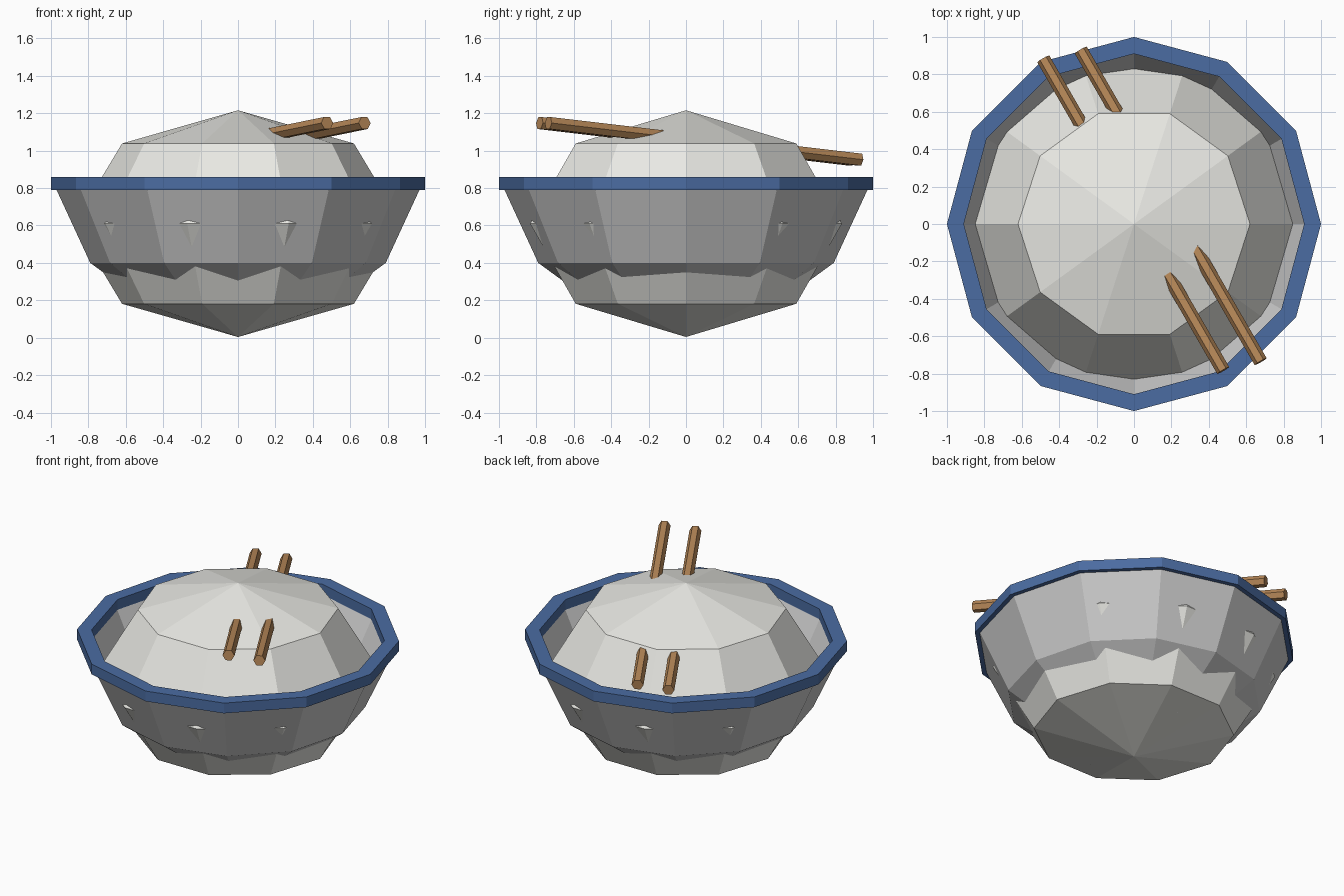
import bpy, bmesh, math
from mathutils import Vector

if "Cube" in bpy.data.objects:
    bpy.data.objects.remove(bpy.data.objects["Cube"])


def material(name, color):
    m = bpy.data.materials.new(name)
    m.diffuse_color = (*color, 1)
    m.use_nodes = True
    m.node_tree.nodes["Principled BSDF"].inputs["Base Color"].default_value = m.diffuse_color
    return m


def finish(name, bm, mat=None):
    bmesh.ops.remove_doubles(bm, verts=bm.verts, dist=1e-5)
    bmesh.ops.recalc_face_normals(bm, faces=bm.faces)
    mesh = bpy.data.meshes.new(name)
    bm.to_mesh(mesh)
    bm.free()
    if mat:
        mesh.materials.append(mat)
    obj = bpy.data.objects.new(name, mesh)
    bpy.context.collection.objects.link(obj)
    return obj


def lathe(name, profile, sides, mat=None, closed=False):
    """Flat-sided turned shape from (radius, height) points."""
    bm = bmesh.new()
    verts = [bm.verts.new((r, 0, z)) for r, z in profile]
    pairs = list(zip(verts, verts[1:]))
    if closed:
        pairs.append((verts[-1], verts[0]))
    edges = [bm.edges.new(p) for p in pairs]
    bmesh.ops.spin(bm, geom=verts + edges, cent=(0, 0, 0), axis=(0, 0, 1),
                   angle=math.tau, steps=sides)
    return finish(name, bm, mat)


def stick(name, start, end, radius, mat):
    """Six-sided rod between two points, one flat side up."""
    a, b = Vector(start), Vector(end)
    d = (b - a).normalized()
    side = d.cross(Vector((0, 0, 1))).normalized()
    up = side.cross(d)
    bm = bmesh.new()
    rings = []
    for p in (a, b):
        rings.append([bm.verts.new(p + radius * (side * math.cos(k * math.pi / 3)
                                                 + up * math.sin(k * math.pi / 3)))
                      for k in range(6)])
    for k in range(6):
        j = (k + 1) % 6
        bm.faces.new((rings[0][k], rings[0][j], rings[1][j], rings[1][k]))
    for ring in rings:
        bm.faces.new(ring)
    return finish(name, bm, mat)


blue = material("blue_glaze", (0.07, 0.15, 0.36))
wood = material("wood", (0.48, 0.25, 0.10))
white = material("rice_white", (0.82, 0.82, 0.78))

# Rice mound: coarse squashed sphere that fills and pokes through the bowl
R, H, C = 0.877, 0.606, 0.61
lathe("rice", [(R * math.cos(t * math.pi / 4), C + H * math.sin(t * math.pi / 4))
               for t in (-2, -1, 0, 1, 2)], 10, white)

# Bowl shell: outer wall, then inner wall
lathe("bowl", [(0, 0.13), (0.42, 0.13), (0.79, 0.40), (0.97, 0.79), (0.97, 0.80),
               (0.913, 0.80), (0.913, 0.79), (0.735, 0.42), (0.40, 0.18), (0, 0.18)], 12)

# Coloured square-section rim
lathe("rim", [(1.0, 0.79), (1.0, 0.86), (0.91, 0.86), (0.91, 0.79)], 12, blue, True)

# Pair of chopsticks running through the rice
for i, (dx, dy) in enumerate(((0, 0), (0.2, 0.047))):
    stick(f"chopstick_{i + 1}", (-0.485 + dx, 0.883 + dy, 0.952),
          (0.477 + dx, -0.783 + dy, 1.148), 0.037, wood)
